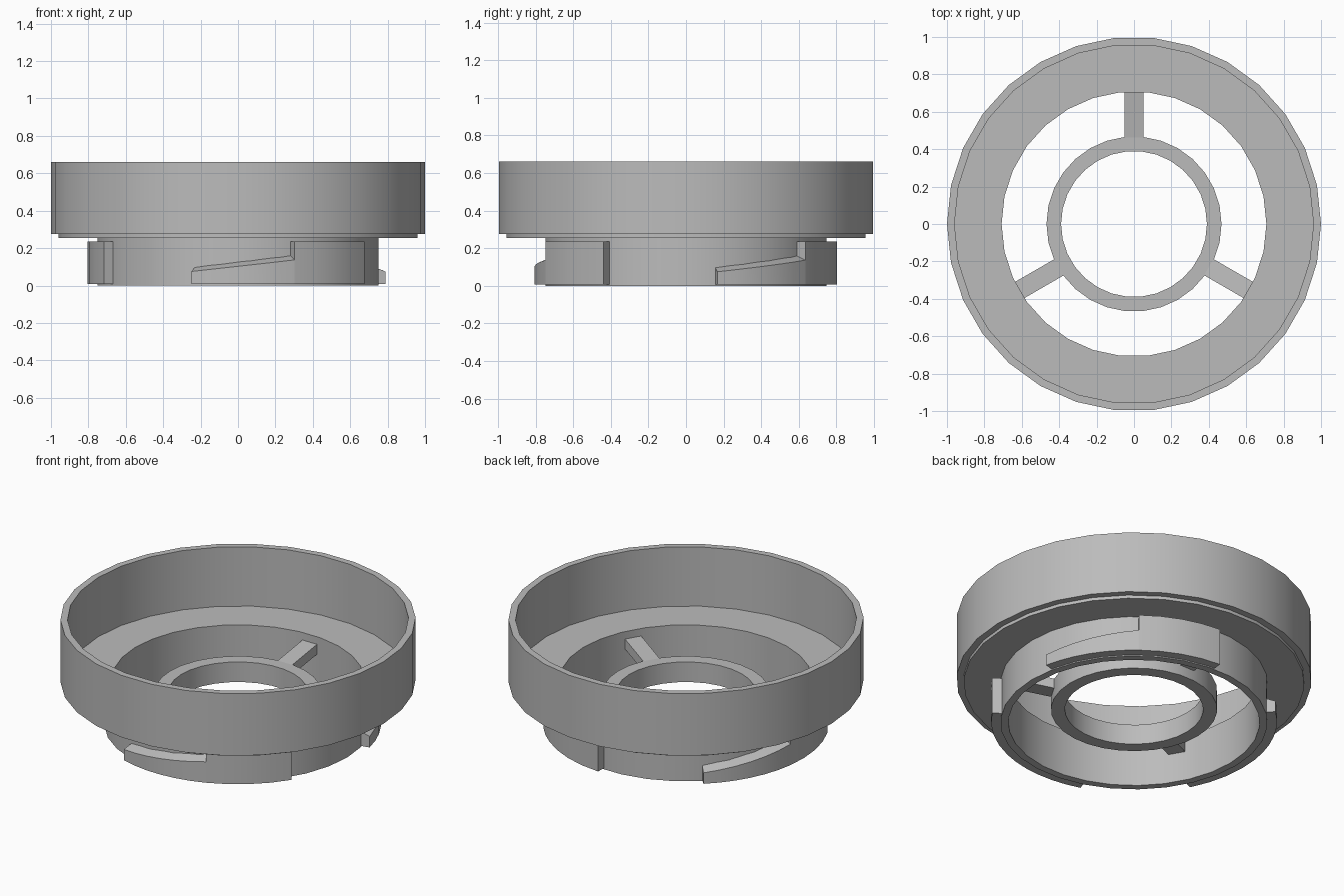
import bpy, bmesh
from math import sin, cos, radians, pi

cube = bpy.data.objects.get("Cube")
if cube:
    bpy.data.objects.remove(cube, do_unlink=True)

SIDES = 30

grey = bpy.data.materials.new("light_grey")
grey.use_nodes = True
grey.diffuse_color = (0.5, 0.5, 0.5, 1)
grey.node_tree.nodes["Principled BSDF"].inputs["Base Color"].default_value = (0.5, 0.5, 0.5, 1)


def finish(bm, name):
    """Turn a bmesh into a shaded object."""
    bmesh.ops.recalc_face_normals(bm, faces=bm.faces)
    mesh = bpy.data.meshes.new(name)
    bm.to_mesh(mesh)
    bm.free()
    mesh.materials.append(grey)
    obj = bpy.data.objects.new(name, mesh)
    bpy.context.collection.objects.link(obj)
    bpy.ops.object.select_all(action="DESELECT")
    obj.select_set(True)
    bpy.context.view_layer.objects.active = obj
    bpy.ops.object.shade_smooth_by_angle(angle=radians(30))
    return obj


def bridge(bm, a, b):
    for i in range(len(a)):
        j = (i + 1) % len(a)
        bm.faces.new((a[i], a[j], b[j], b[i]))


def section(bm, profile, angle):
    """Place an (r, z) section at an angle measured from +x."""
    return [bm.verts.new((r * cos(angle), r * sin(angle), z)) for r, z in profile]


def revolve(name, profile):
    bm = bmesh.new()
    rings = [section(bm, profile, 2 * pi * i / SIDES) for i in range(SIDES)]
    for i in range(SIDES):
        bridge(bm, rings[i], rings[(i + 1) % SIDES])
    return finish(bm, name)


def sweep(name, sections):
    """Closed solid through a list of vertex loops."""
    bm = bmesh.new()
    loops = [section(bm, profile, angle) for profile, angle in sections]
    for a, b in zip(loops, loops[1:]):
        bridge(bm, a, b)
    bm.faces.new(loops[0])
    bm.faces.new(loops[-1])
    return finish(bm, name)


# Cup with stepped floor and hollow neck
revolve("cup_body", [
    (0.708, 0), (0.752, 0), (0.752, 0.255), (0.96, 0.255), (0.96, 0.275),
    (1, 0.275), (1, 0.66), (0.96, 0.66), (0.96, 0.292), (0.708, 0.292)])

# Central hub ring
revolve("hub_ring", [(0.39, 0.085), (0.468, 0.085), (0.468, 0.21), (0.39, 0.21)])


# Spokes rising slightly from the hub to the neck wall
def spoke(name, angle):
    bm = bmesh.new()
    loops = []
    for r, low, high in ((0.455, 0.148, 0.209), (0.715, 0.185, 0.247)):
        loop = []
        for w, z in ((-0.05, low), (0.05, low), (0.05, high), (-0.05, high)):
            x = r * cos(angle) - w * sin(angle)
            y = r * sin(angle) + w * cos(angle)
            loop.append(bm.verts.new((x, y, z)))
        loops.append(loop)
    bridge(bm, *loops)
    for loop in loops:
        bm.faces.new(loop)
    finish(bm, name)


# Bayonet lugs: a low ramp, then a full-height stop
def lug_section(high_in, high_out):
    return [(0.74, 0.007), (0.805, 0.007), (0.805, high_out), (0.74, high_in)]


def lug(number, turn):
    start, step, end = (radians(a) + turn for a in (-108, -68, -33))
    ramp = []
    for i in range(7):
        t = i / 6
        z = 0.075 + 0.062 * t
        ramp.append((lug_section(z + 0.026, z), start + (step - start) * t))
    sweep(f"lug_ramp_{number}", ramp)
    stop = lug_section(0.235, 0.235)
    sweep(f"lug_stop_{number}", [(stop, step + (end - step) * i / 4) for i in range(5)])


for n in range(3):
    turn = 2 * pi * n / 3
    spoke(f"spoke_{n + 1}", pi / 2 + turn)
    lug(n + 1, turn)
